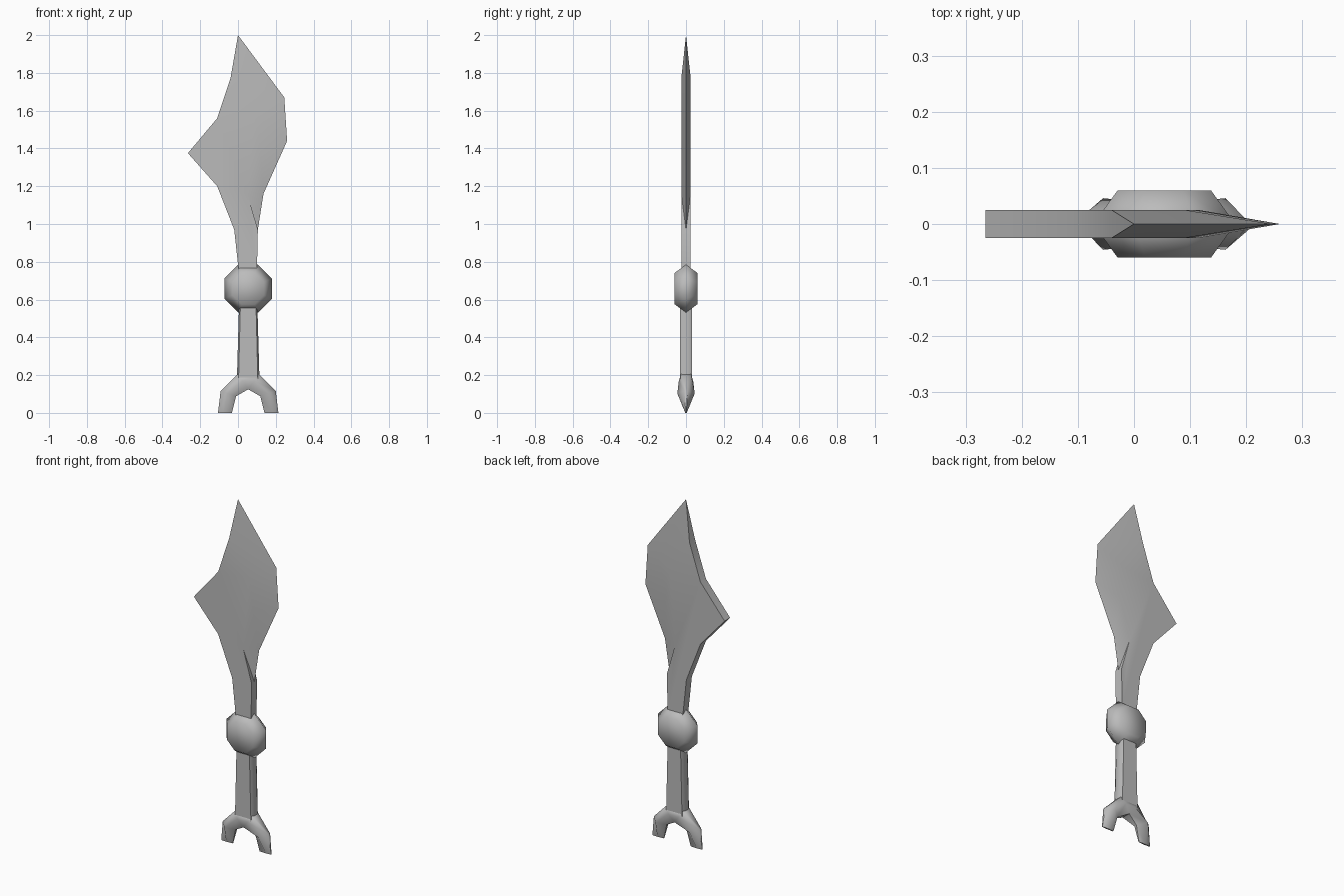
import bpy
import bmesh
import math

if "Cube" in bpy.data.objects:
    bpy.data.objects.remove(bpy.data.objects["Cube"], do_unlink=True)

MID = 0.054  # x of the grip axis

steel = bpy.data.materials.new("grey_steel")
steel.use_nodes = True
grey = (0.5, 0.5, 0.5, 1)
steel.diffuse_color = grey
steel.node_tree.nodes["Principled BSDF"].inputs["Base Color"].default_value = grey


def finish(name, bm, angle):
    bmesh.ops.recalc_face_normals(bm, faces=bm.faces)
    mesh = bpy.data.meshes.new(name)
    bm.to_mesh(mesh)
    bm.free()
    mesh.materials.append(steel)
    obj = bpy.data.objects.new(name, mesh)
    bpy.context.collection.objects.link(obj)
    bpy.ops.object.select_all(action='DESELECT')
    obj.select_set(True)
    bpy.context.view_layer.objects.active = obj
    bpy.ops.object.shade_smooth_by_angle(angle=math.radians(angle))
    return obj


def loft(bm, rings, caps=True):
    """Skin a list of closed rings of points."""
    loops = [[bm.verts.new(p) for p in ring] for ring in rings]
    for a, b in zip(loops, loops[1:]):
        for i in range(len(a)):
            j = (i + 1) % len(a)
            bm.faces.new((a[i], a[j], b[j], b[i]))
    if caps:
        bm.faces.new(loops[0])
        bm.faces.new(loops[-1])


# Blade: flat body with a thick spine, bevelled to a thin cutting edge
body = [(0.005, 0.74), (-0.02, 0.97), (-0.11, 1.2), (-0.265, 1.375),
        (-0.11, 1.56), (-0.04, 1.77), (0.09, 1.58), (0.115, 1.39),
        (0.05, 1.16), (0.105, 0.97), (0.1, 0.74)]
cutting = [(0, 2), (0.245, 1.67), (0.26, 1.44), (0.135, 1.16), (0.105, 0.97)]
bm = bmesh.new()
front, back = [[bm.verts.new((x, y, z)) for x, z in body] for y in (-0.025, 0.025)]
edge = [bm.verts.new((x, 0, z)) for x, z in cutting]
for side in (front, back):
    bm.faces.new(side)
    for k in range(3):
        bm.faces.new((side[5 + k], edge[k], edge[k + 1], side[6 + k]))
    bm.faces.new((side[8], edge[3], edge[4]))
    bm.faces.new((side[8], edge[4], side[9]))
for i in range(-1, 5):
    bm.faces.new((front[i], front[i + 1], back[i + 1], back[i]))
bm.faces.new((front[5], edge[0], back[5]))
bm.faces.new((front[9], edge[4], back[9], back[10], front[10]))
finish("blade", bm, 30)


# Guard: octagonal lens
def octagon(radius, y):
    corners = [math.radians(22.5 + 45 * k) for k in range(8)]
    return [(MID + radius * math.cos(a), y, 0.658 + radius * math.sin(a)) for a in corners]


bm = bmesh.new()
loft(bm, [octagon(0.09, -0.06), octagon(0.137, 0), octagon(0.09, 0.06)])
finish("guard", bm, 80)


# Grip: flattened eight-sided bar, narrowing upward
def grip_ring(width, z):
    quarter = [(1, 0.016), (0.85, 0.032)]
    pts = [(width * x, y) for x, y in quarter]
    half = pts + [(-x, y) for x, y in reversed(pts)]
    ring = half + [(-x, -y) for x, y in half]
    return [(MID + x, y, z) for x, y in ring]


bm = bmesh.new()
loft(bm, [grip_ring(0.06, 0.17), grip_ring(0.048, 0.59)])
finish("grip", bm, 50)

# Forked pommel: ridged prongs thinning to chisel ends
# each section: outer x, outer z, inner x, inner z, ridge y, rim y
sections = [(0.16, 0, 0.086, 0, 0.004, 0.002),
            (0.146, 0.115, 0.064, 0.088, 0.046, 0.008),
            (0.056, 0.205, 0, 0.125, 0.038, 0.026)]
rings = []
for side, order in ((-1, sections), (1, sections[::-1])):
    for ox, oz, ix, iz, ridge, rim in order:
        if side == 1 and ix == 0:
            ix = 0.002
        mx, mz = ix + 0.55 * (ox - ix), iz + 0.55 * (oz - iz)
        ring = [(ox, rim, oz), (mx, ridge, mz), (ix, rim, iz),
                (ix, -rim, iz), (mx, -ridge, mz), (ox, -rim, oz)]
        rings.append([(MID + side * x, y, z) for x, y, z in ring])
bm = bmesh.new()
loft(bm, rings)
bmesh.ops.remove_doubles(bm, verts=bm.verts, dist=0.003)
finish("forked_pommel", bm, 60)
